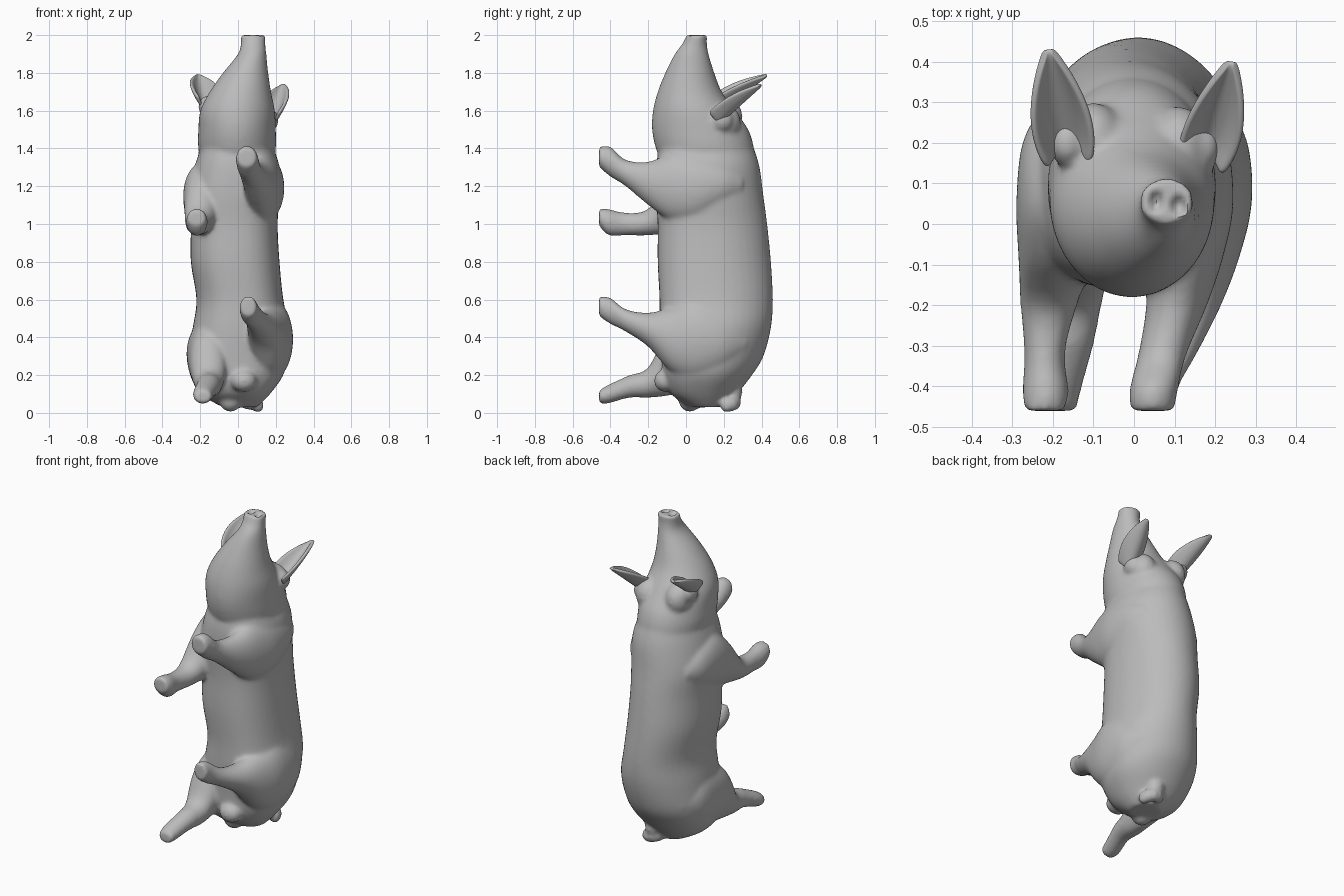
import bpy
import bmesh
import math
from mathutils import Vector

default = bpy.data.objects.get("Cube")
if default:
    bpy.data.objects.remove(default)

skin = bpy.data.materials.new("grey skin")
skin.use_nodes = True
colour = (0.5, 0.5, 0.5, 1)
skin.diffuse_color = colour
skin.node_tree.nodes["Principled BSDF"].inputs["Base Color"].default_value = colour


def blend(sections, steps=4):
    """Fill in smooth in-between sections."""
    points = [Vector(s) for s in sections]
    result = []
    for i in range(len(points) - 1):
        p, q = points[i], points[i + 1]
        before = points[max(i - 1, 0)]
        after = points[min(i + 2, len(points) - 1)]
        for k in range(steps):
            t = k / steps
            leave, arrive = (q - before) / 2, (after - p) / 2
            result.append(p + leave * t + (3 * (q - p) - 2 * leave - arrive) * t ** 2
                          + (2 * (p - q) + leave + arrive) * t ** 3)
    return result + [points[-1]]


def loft(bm, sections, place, flatness=1, sides=40):
    """Skin a closed tube over oval sections: position, min and max of both axes."""
    rings = []
    for along, a_min, a_max, b_min, b_max in blend(sections):
        ring = []
        for i in range(sides):
            angle = math.tau * i / sides
            ca, sa = math.cos(angle), math.sin(angle)
            if sa < 0:  # a flatness below one squares off the underside
                ca = math.copysign(abs(ca) ** flatness, ca)
                sa = -abs(sa) ** flatness
            a = (a_min + a_max + (a_max - a_min) * ca) / 2
            b = (b_min + b_max + (b_max - b_min) * sa) / 2
            ring.append(bm.verts.new(place(along, a, b)))
        rings.append(ring)
    for low, high in zip(rings, rings[1:]):
        for i in range(sides):
            j = (i + 1) % sides
            bm.faces.new((low[i], low[j], high[j], high[i]))
    bm.faces.new(rings[0][::-1])
    bm.faces.new(rings[-1])


def blob(bm, centre, size):
    """Add an oval lump."""
    made = bmesh.ops.create_uvsphere(bm, u_segments=20, v_segments=12, radius=1)
    for v in made["verts"]:
        v.co = Vector(centre) + v.co * Vector(size)


def upright(along, a, b):
    return (a, b, along)


def forward(along, a, b):
    return (a, along, b)


def make_object(name, bm):
    bmesh.ops.recalc_face_normals(bm, faces=bm.faces)
    mesh = bpy.data.meshes.new(name)
    bm.to_mesh(mesh)
    bm.free()
    obj = bpy.data.objects.new(name, mesh)
    bpy.context.collection.objects.link(obj)
    mesh.materials.append(skin)
    return obj


def apply_modifiers(obj):
    graph = bpy.context.evaluated_depsgraph_get()
    mesh = bpy.data.meshes.new_from_object(obj.evaluated_get(graph))
    obj.modifiers.clear()
    obj.data = mesh


def shade(obj):
    bpy.ops.object.select_all(action="DESELECT")
    obj.select_set(True)
    bpy.context.view_layer.objects.active = obj
    bpy.ops.object.shade_smooth_by_angle(angle=math.radians(60))


bm = bmesh.new()

# Trunk and neck
trunk = [
    (.03, -.08, .1, .03, .2), (.1, -.2, .17, -.08, .27),
    (.2, -.25, .24, -.12, .35), (.3, -.26, .26, -.13, .41),
    (.45, -.24, .27, -.14, .45), (.6, -.22, .24, -.14, .46),
    (.8, -.25, .22, -.15, .45), (1, -.25, .21, -.15, .43),
    (1.15, -.26, .22, -.16, .41), (1.3, -.23, .22, -.16, .39),
    (1.4, -.2, .19, -.14, .36), (1.5, -.18, .17, -.1, .32),
]
loft(bm, trunk, upright, flatness=.8)

# Head and snout
head = [
    (1.3, -.18, .18, -.12, .36), (1.4, -.21, .2, -.16, .36),
    (1.5, -.21, .2, -.18, .33), (1.6, -.2, .195, -.175, .26),
    (1.7, -.15, .175, -.15, .19), (1.8, -.08, .16, -.11, .15),
    (1.9, 0, .15, -.06, .12), (1.96, .015, .145, -.015, .11),
    (2, .01, .15, 0, .115),
]
loft(bm, head, upright)

# Brow corners and ear roots
blob(bm, (-.1, .2, 1.57), (.08, .1, .1))
blob(bm, (.11, .19, 1.54), (.08, .1, .1))
blob(bm, (-.165, .2, 1.62), (.045, .06, .06))
blob(bm, (.17, .19, 1.55), (.045, .06, .06))

# Legs, from the hoof back into the shoulder or haunch
front_left_leg = [
    (-.46, -.01, .1, 1.3, 1.41), (-.4, -.01, .11, 1.25, 1.41),
    (-.32, .01, .13, 1.2, 1.34), (-.2, .03, .18, 1.1, 1.33),
    (-.08, .03, .22, 1.02, 1.37), (.05, .06, .245, 1.02, 1.36),
    (.2, .08, .23, 1.1, 1.32), (.3, .1, .18, 1.16, 1.26),
]
front_right_leg = [
    (-.46, -.27, -.17, .99, 1.08), (-.41, -.275, -.16, .94, 1.08),
    (-.32, -.27, -.17, .94, 1.06), (-.2, -.28, -.14, .94, 1.08),
    (-.08, -.285, -.1, .95, 1.24), (.05, -.29, -.1, .98, 1.32),
    (.2, -.275, -.1, 1.03, 1.28), (.3, -.22, -.12, 1.1, 1.2),
]
hind_left_leg = [
    (-.46, .01, .1, .51, .62), (-.4, .01, .11, .47, .61),
    (-.32, .04, .155, .43, .55), (-.2, .05, .215, .35, .53),
    (-.08, .06, .26, .22, .56), (.05, .08, .29, .18, .6),
    (.2, .1, .28, .23, .54), (.32, .12, .22, .32, .44),
]
hind_right_leg = [
    (-.46, -.23, -.14, .05, .12), (-.41, -.24, -.13, .05, .15),
    (-.3, -.22, -.1, .08, .2), (-.2, -.23, -.08, .08, .24),
    (-.1, -.255, -.06, .09, .42), (.05, -.27, -.06, .12, .48),
    (.2, -.265, -.1, .18, .46), (.32, -.2, -.12, .28, .38),
]
for leg in (front_left_leg, front_right_leg, hind_left_leg, hind_right_leg):
    loft(bm, leg, forward)

# Belly and rump lumps
blob(bm, (.03, -.11, .17), (.07, .06, .06))
blob(bm, (-.04, .02, .065), (.06, .06, .06))
blob(bm, (.02, .05, .08), (.09, .08, .05))

# Curled tail
for i in range(9):
    turn = math.tau * i / 10
    blob(bm, (.06 + .045 * math.cos(turn), .215 + .045 * math.sin(turn), .04 + .006 * i), (.034, .034, .04))
blob(bm, (.05, .25, .11), (.05, .05, .05))

# Fuse everything into one soft skin
body = make_object("pig_body", bm)
fuse = body.modifiers.new("fuse", "REMESH")
fuse.mode = "VOXEL"
fuse.voxel_size = 0.01
soften = body.modifiers.new("soften", "SMOOTH")
soften.factor = 0.5
soften.iterations = 16
apply_modifiers(body)

# Press in the nostrils
for v in body.data.vertices:
    if v.co.z > 1.95:
        for x, y in ((.055, .055), (.11, .045)):
            reach = math.hypot(v.co.x - x, (v.co.y - y) * 0.7) / 0.02
            if reach < 1:
                v.co.z -= 0.025 * (1 - reach * reach)
shade(body)


def make_ear(name, root, tip, across, width):
    """Cupped leaf with its hollow side up and forward."""
    root, tip = Vector(root), Vector(tip)
    length = tip - root
    side = Vector(across).normalized()
    up = side.cross(length).normalized()
    bm = bmesh.new()
    rows = []
    for i in range(9):
        t = i / 8
        half = width * (0.6 + 1.6 * t - 2.1 * t ** 1.8)
        row = []
        for j in range(9):
            s = j / 4 - 1
            cup = 0.075 * s * s * (1 - t * t)
            row.append(bm.verts.new(root + length * t + side * half * s + up * cup))
        rows.append(row)
    for near, far in zip(rows, rows[1:]):
        for j in range(8):
            bm.faces.new((near[j], near[j + 1], far[j + 1], far[j]))
    ear = make_object(name, bm)
    thick = ear.modifiers.new("thickness", "SOLIDIFY")
    thick.thickness = 0.02
    thick.offset = 0
    ear.modifiers.new("round", "SUBSURF").levels = 2
    apply_modifiers(ear)
    shade(ear)


# Ears
make_ear("right_ear", (-.17, .18, 1.61), (-.21, .43, 1.79), (1, .1, -.1), .088)
make_ear("left_ear", (.175, .17, 1.53), (.24, .4, 1.74), (1, -.1, .1), .085)
